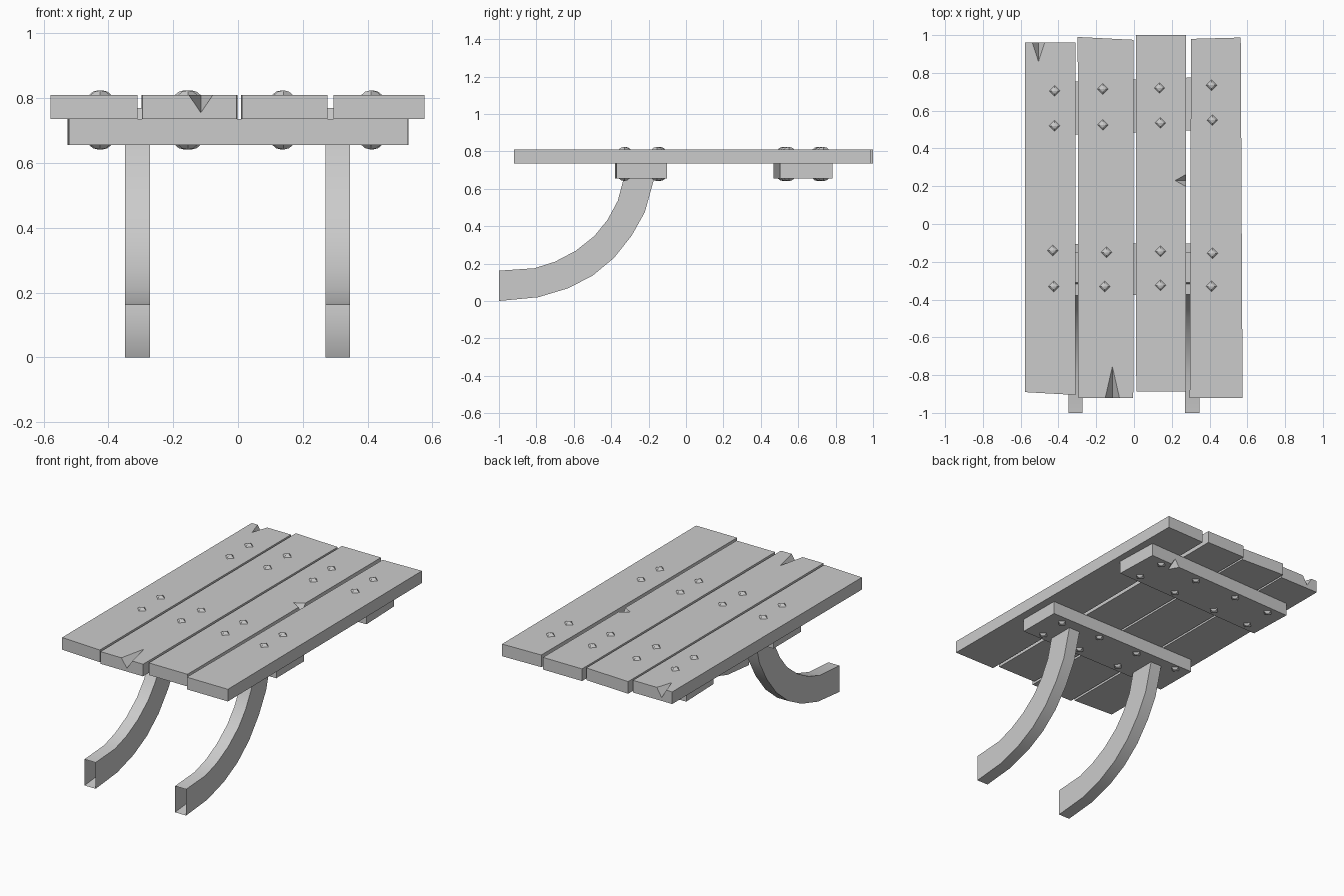
import bpy
import bmesh
import math
from mathutils import Vector

if "Cube" in bpy.data.objects:
    bpy.data.objects.remove(bpy.data.objects["Cube"], do_unlink=True)

GREY = (0.6, 0.6, 0.6, 1.0)
grey = bpy.data.materials.new("plain grey")
grey.use_nodes = True
grey.diffuse_color = GREY
grey.node_tree.nodes["Principled BSDF"].inputs["Base Color"].default_value = GREY

BEAM_BOTTOM, BEAM_TOP, DECK_TOP = 0.655, 0.735, 0.81


def finish(name, bm):
    """Turn a bmesh into a named grey object."""
    bmesh.ops.recalc_face_normals(bm, faces=bm.faces)
    mesh = bpy.data.meshes.new(name)
    bm.to_mesh(mesh)
    bm.free()
    mesh.materials.append(grey)
    obj = bpy.data.objects.new(name, mesh)
    bpy.context.collection.objects.link(obj)
    return obj


def board(name, corners, low, high, notch=None):
    """Extrude a four-cornered outline; notch = (side, position, width, depth, height)
    chips a wedge out of one edge of the 'high' face."""
    bm = bmesh.new()
    bottom = [bm.verts.new((x, y, low)) for x, y in corners]
    top = [bm.verts.new((x, y, high)) for x, y in corners]
    outline = list(top)
    chipped = None
    if notch:
        chipped, position, width, depth, height = notch
        start = top[chipped].co
        end = top[(chipped + 1) % 4].co
        along = (end - start).normalized()
        inward = Vector((-along.y, along.x, 0))
        middle = start.lerp(end, position)
        drop = Vector((0, 0, math.copysign(height, low - high)))
        first = bm.verts.new(middle - along * width / 2)
        last = bm.verts.new(middle + along * width / 2)
        tip = bm.verts.new(middle + inward * depth)
        root = bm.verts.new(middle + drop)
        outline[chipped + 1:chipped + 1] = [first, tip, last]
        bm.faces.new((first, root, tip))
        bm.faces.new((tip, root, last))
    bm.faces.new(outline)
    bm.faces.new(bottom[::-1])
    for i in range(4):
        j = (i + 1) % 4
        edge = [first, root, last] if i == chipped else []
        bm.faces.new([bottom[i], bottom[j], top[j]] + edge[::-1] + [top[i]])
    return finish(name, bm)


# Deck planks, outlines run counter-clockwise from the front right corner
board("plank_outer_right", [(-0.578, -0.89), (-0.31, -0.905), (-0.31, 0.96), (-0.578, 0.96)],
      BEAM_TOP, DECK_TOP, (2, 0.73, 0.065, 0.1, 0.055))
board("plank_inner_right", [(-0.295, -0.92), (-0.004, -0.92), (-0.002, 0.975), (-0.298, 0.99)],
      BEAM_TOP, DECK_TOP, (0, 0.62, 0.075, 0.165, 0.055))
board("plank_inner_left", [(0.012, -0.887), (0.276, -0.887), (0.276, 1.0), (0.01, 1.0)],
      BEAM_TOP, DECK_TOP, (1, 0.592, 0.065, 0.058, 0.055))
board("plank_outer_left", [(0.295, -0.92), (0.575, -0.92), (0.565, 0.987), (0.302, 0.98)],
      BEAM_TOP, DECK_TOP)


def beam_outline(centre_y, length, width, angle):
    along = Vector((math.cos(angle), math.sin(angle))) * length / 2
    across = Vector((-math.sin(angle), math.cos(angle))) * width / 2
    centre = Vector((0, centre_y))
    return [centre + along * a + across * b for a, b in ((-1, -1), (1, -1), (1, 1), (-1, 1))]


# Cross beams; the back one is slightly askew and chipped underneath
board("front_beam", beam_outline(-0.24, 1.043, 0.272, 0.006), BEAM_BOTTOM, BEAM_TOP)
board("back_beam", beam_outline(0.625, 1.043, 0.28, 0.033), BEAM_TOP, BEAM_BOTTOM,
      (2, 0.17, 0.06, 0.06, 0.045))

# Curved legs: hollow square tubes, open at the front end
LEG_PATH = [  # outer y, z, inner y, z
    (-1.0, 0.0, -1.0, 0.162), (-0.79, 0.02, -0.81, 0.175),
    (-0.63, 0.068, -0.70, 0.21), (-0.5, 0.135, -0.59, 0.268),
    (-0.385, 0.23, -0.49, 0.347), (-0.29, 0.35, -0.42, 0.433),
    (-0.22, 0.475, -0.365, 0.535), (-0.17, 0.655, -0.333, 0.655),
    (-0.15, 0.77, -0.31, 0.77),
]


def leg(name, x, width=0.076):
    bm = bmesh.new()
    rings = []
    for oy, oz, iy, iz in LEG_PATH:
        a, b = x - width / 2, x + width / 2
        rings.append([bm.verts.new(p) for p in
                      ((a, oy, oz), (b, oy, oz), (b, iy, iz), (a, iy, iz))])
    for r, s in zip(rings, rings[1:]):
        for i in range(4):
            j = (i + 1) % 4
            bm.faces.new((r[i], r[j], s[j], s[i]))
    bm.faces.new(rings[-1])
    obj = finish(name, bm)
    bpy.ops.object.select_all(action="DESELECT")
    obj.select_set(True)
    bpy.context.view_layer.objects.active = obj
    bpy.ops.object.shade_smooth_by_angle(angle=math.radians(30))


leg("right_leg", -0.31)
leg("left_leg", 0.308)

# Four-sided bolt heads above the deck and below the beams
BOLTS = [
    (-0.42, 0.705), (-0.165, 0.715), (0.135, 0.72), (0.41, 0.735),
    (-0.42, 0.52), (-0.165, 0.525), (0.14, 0.535), (0.415, 0.55),
    (-0.43, -0.14), (-0.145, -0.15), (0.14, -0.145), (0.415, -0.155),
    (-0.425, -0.33), (-0.155, -0.33), (0.14, -0.325), (0.41, -0.33),
]


def bolt_heads(name, z, up):
    bm = bmesh.new()
    for x, y in BOLTS:
        rings = [[bm.verts.new((x + r * math.cos(k * math.pi / 2),
                                y + r * math.sin(k * math.pi / 2), z + up * h))
                  for k in range(4)] for r, h in ((0.029, 0), (0.017, 0.01))]
        peak = bm.verts.new((x, y, z + up * 0.014))
        low, high = rings
        bm.faces.new(low)
        for i in range(4):
            j = (i + 1) % 4
            bm.faces.new((low[i], low[j], high[j], high[i]))
            bm.faces.new((high[i], high[j], peak))
    finish(name, bm)


bolt_heads("top_bolts", DECK_TOP, 1)
bolt_heads("bottom_bolts", BEAM_BOTTOM, -1)
